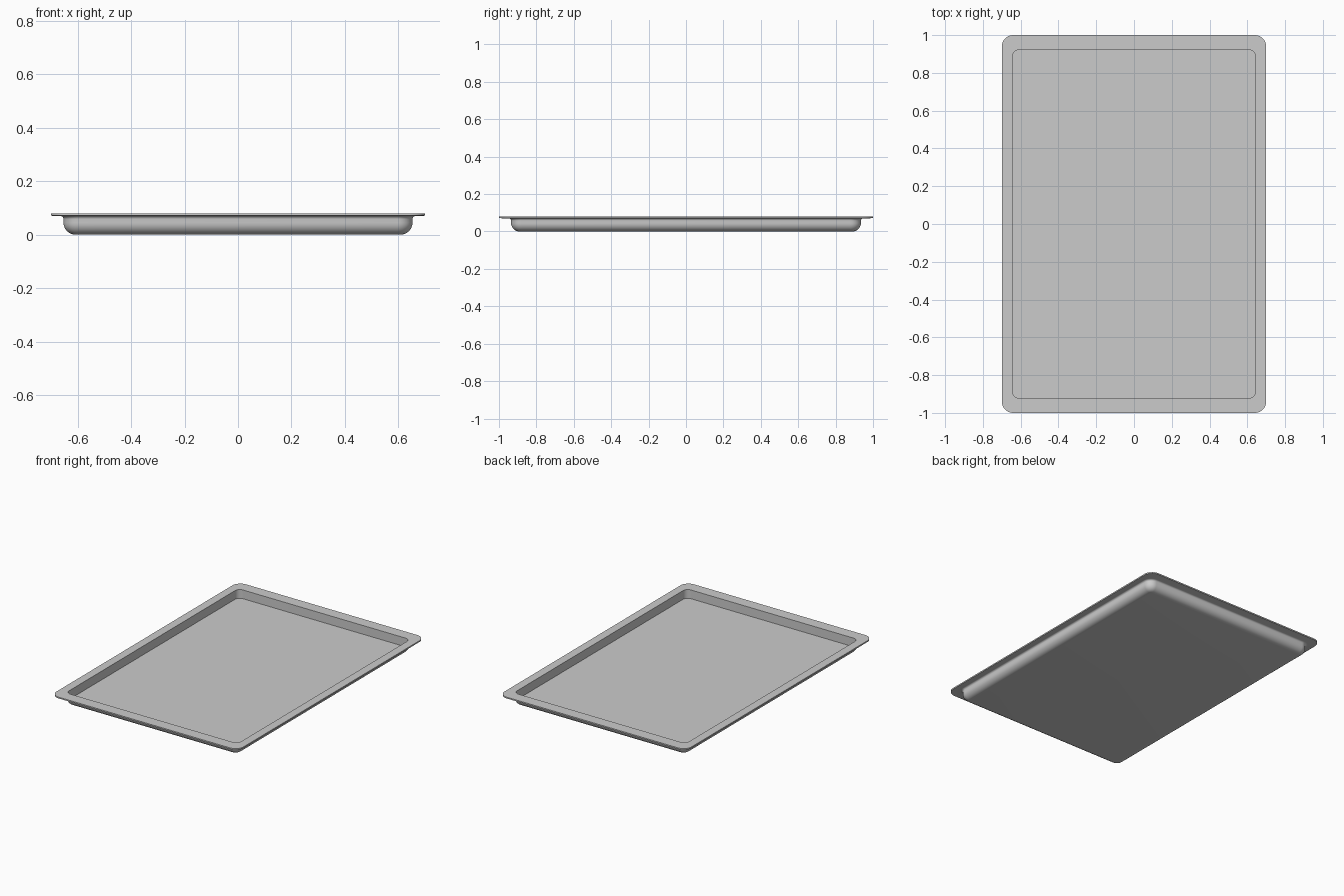
import bpy, bmesh
from math import sin, cos, pi

if "Cube" in bpy.data.objects:
    bpy.data.objects.remove(bpy.data.objects["Cube"])

CORNER_STEPS = 10


def ring(bm, hx, hy, r, z):
    """One rounded-rectangle loop of vertices."""
    verts = []
    for i, (sx, sy) in enumerate([(1, 1), (-1, 1), (-1, -1), (1, -1)]):
        for k in range(CORNER_STEPS + 1):
            a = (i + k / CORNER_STEPS) * pi / 2
            verts.append(bm.verts.new((sx * (hx - r) + r * cos(a),
                                       sy * (hy - r) + r * sin(a), z)))
    return verts


# Cross-section: (half width, half length, corner radius, height)
BX, BY, BR, F = 0.653, 0.935, 0.055, 0.045
rows = []
# rounded lower edge of the pan
for k in range(9):
    a = k / 8 * pi / 2
    d = F * (1 - sin(a))
    rows.append((BX - d, BY - d, BR - d, F * (1 - cos(a))))
# concave fillet under the rim
for k in range(6):
    a = k / 5 * pi / 2
    d = 0.012 * (1 - cos(a))
    rows.append((BX + d, BY + d, BR + d * 0.3, 0.058 + 0.012 * sin(a)))
# flat rim, then the upright inner wall
rows += [(0.70, 1.0, 0.06, 0.071), (0.70, 1.0, 0.06, 0.08),
         (0.643, 0.922, 0.035, 0.08), (0.643, 0.922, 0.035, 0.021)]

bm = bmesh.new()
rings = [ring(bm, *row) for row in rows]
for lo, hi in zip(rings, rings[1:]):
    n = len(lo)
    for i in range(n):
        j = (i + 1) % n
        bm.faces.new((lo[i], lo[j], hi[j], hi[i]))
bm.faces.new(rings[0][::-1])   # underside
bm.faces.new(rings[-1])        # tray floor
bmesh.ops.recalc_face_normals(bm, faces=bm.faces[:])

mesh = bpy.data.meshes.new("tray")
bm.to_mesh(mesh)
bm.free()
tray = bpy.data.objects.new("tray", mesh)
bpy.context.collection.objects.link(tray)
bpy.context.view_layer.objects.active = tray
tray.select_set(True)
bpy.ops.object.shade_smooth_by_angle(angle=pi / 6)
